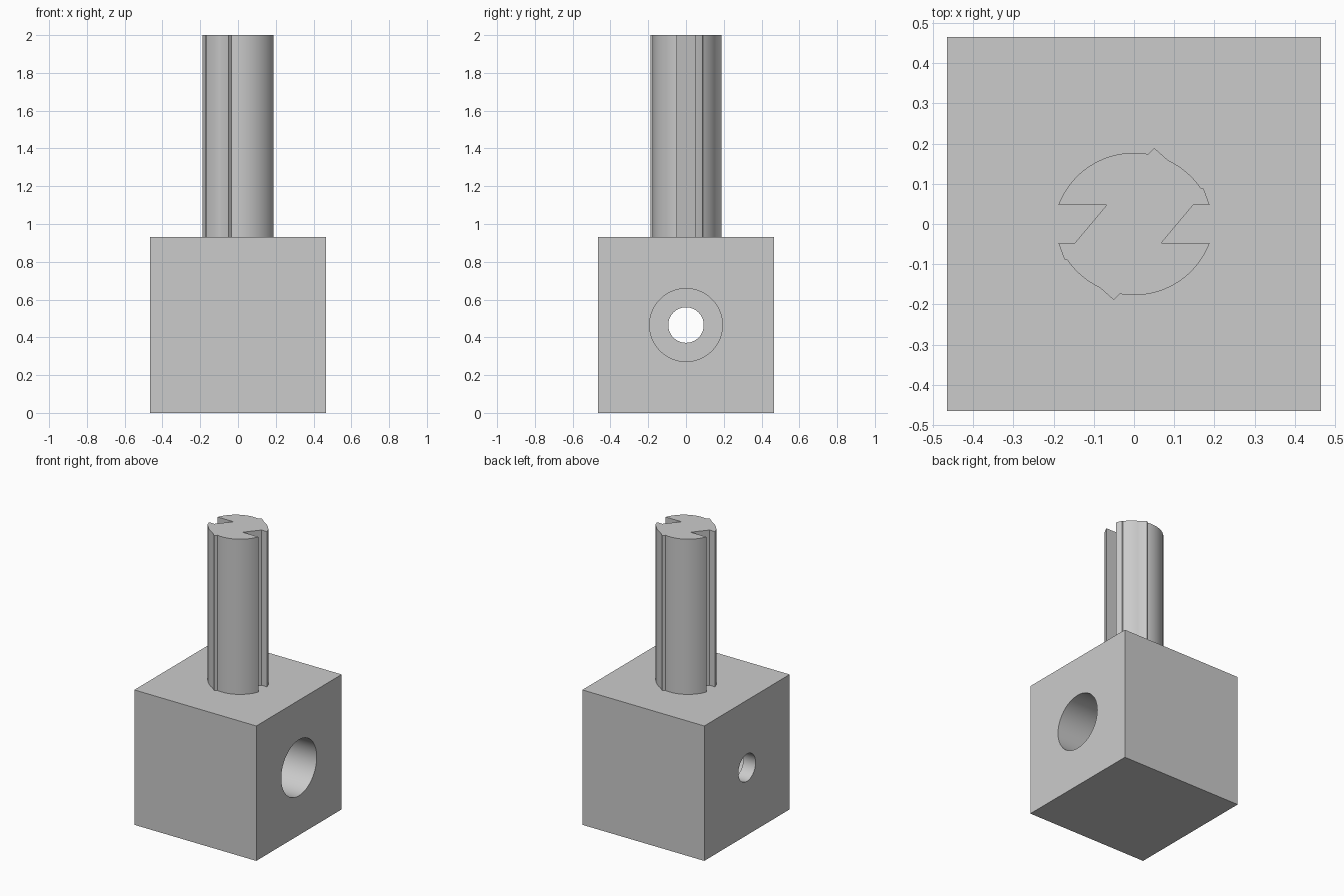
import bpy, bmesh, math
from mathutils import Matrix, Vector

cube = bpy.data.objects.get("Cube")
if cube:
    bpy.data.objects.remove(cube, do_unlink=True)

grey = bpy.data.materials.new("plain grey")
grey.use_nodes = True
colour = (0.6, 0.6, 0.6, 1)
grey.diffuse_color = colour
grey.node_tree.nodes["Principled BSDF"].inputs["Base Color"].default_value = colour

SIDE = 0.93
HALF = SIDE / 2
TOP = 2.0


def finish(bm, name):
    bmesh.ops.recalc_face_normals(bm, faces=bm.faces)
    mesh = bpy.data.meshes.new(name)
    bm.to_mesh(mesh)
    bm.free()
    mesh.materials.append(grey)
    obj = bpy.data.objects.new(name, mesh)
    bpy.context.collection.objects.link(obj)
    bpy.ops.object.select_all(action="DESELECT")
    bpy.context.view_layer.objects.active = obj
    obj.select_set(True)
    return obj


def bore_cutter(name, radius, x0, x1):
    bm = bmesh.new()
    place = Matrix.Translation(((x0 + x1) / 2, 0, HALF)) @ Matrix.Rotation(math.pi / 2, 4, "Y")
    bmesh.ops.create_cone(bm, cap_ends=True, segments=64, radius1=radius,
                          radius2=radius, depth=x1 - x0, matrix=place)
    obj = finish(bm, name)
    obj.hide_render = True
    obj.hide_set(True)
    return obj


# Block with a wide blind bore from the left and a narrow hole through its floor
cutters = [bore_cutter("wide_bore_cutter", 0.193, -HALF + 0.093, HALF + 0.1),
           bore_cutter("narrow_bore_cutter", 0.094, -HALF - 0.1, 0)]
bm = bmesh.new()
bmesh.ops.create_cube(bm, size=SIDE, matrix=Matrix.Translation((0, 0, HALF)))
block = finish(bm, "block")
for cutter in cutters:
    cut = block.modifiers.new(cutter.name, "BOOLEAN")
    cut.object = cutter
    cut.operation = "DIFFERENCE"
    cut.solver = "EXACT"
    bpy.ops.object.modifier_apply(modifier=cut.name)
for cutter in cutters:
    bpy.data.objects.remove(cutter, do_unlink=True)
bpy.ops.object.shade_smooth_by_angle(angle=math.radians(30))

# Shaft outline: arcs on an offset circle, a tooth, a nick and an angled slot
RADIUS, OFFSET = 0.201, -0.024


def arc(xa, xb, steps):
    a, b = math.acos(xa / RADIUS), math.acos(xb / RADIUS)
    angles = [a + (b - a) * i / steps for i in range(steps + 1)]
    return [(RADIUS * math.cos(t), OFFSET + RADIUS * math.sin(t)) for t in angles]


half = [(0.147, 0.047), (0.188, 0.047), (0.175, 0.083), (0.172, 0.088)]
half += arc(0.166, 0.085, 8)
half += [(0.05, 0.189)]
half += arc(0.035, -0.187, 24)
half += [(-0.188, 0.047), (-0.068, 0.047)]
outline = half + [(-x, -y) for x, y in half]

# Grooved shaft extruded up from the block
bm = bmesh.new()
base = bm.faces.new([bm.verts.new((x, y, SIDE)) for x, y in outline])
result = bmesh.ops.extrude_face_region(bm, geom=[base], use_keep_orig=True)
moved = [v for v in result["geom"] if isinstance(v, bmesh.types.BMVert)]
bmesh.ops.translate(bm, verts=moved, vec=Vector((0, 0, TOP - SIDE)))
finish(bm, "grooved_shaft")
bpy.ops.object.shade_smooth_by_angle(angle=math.radians(20))
